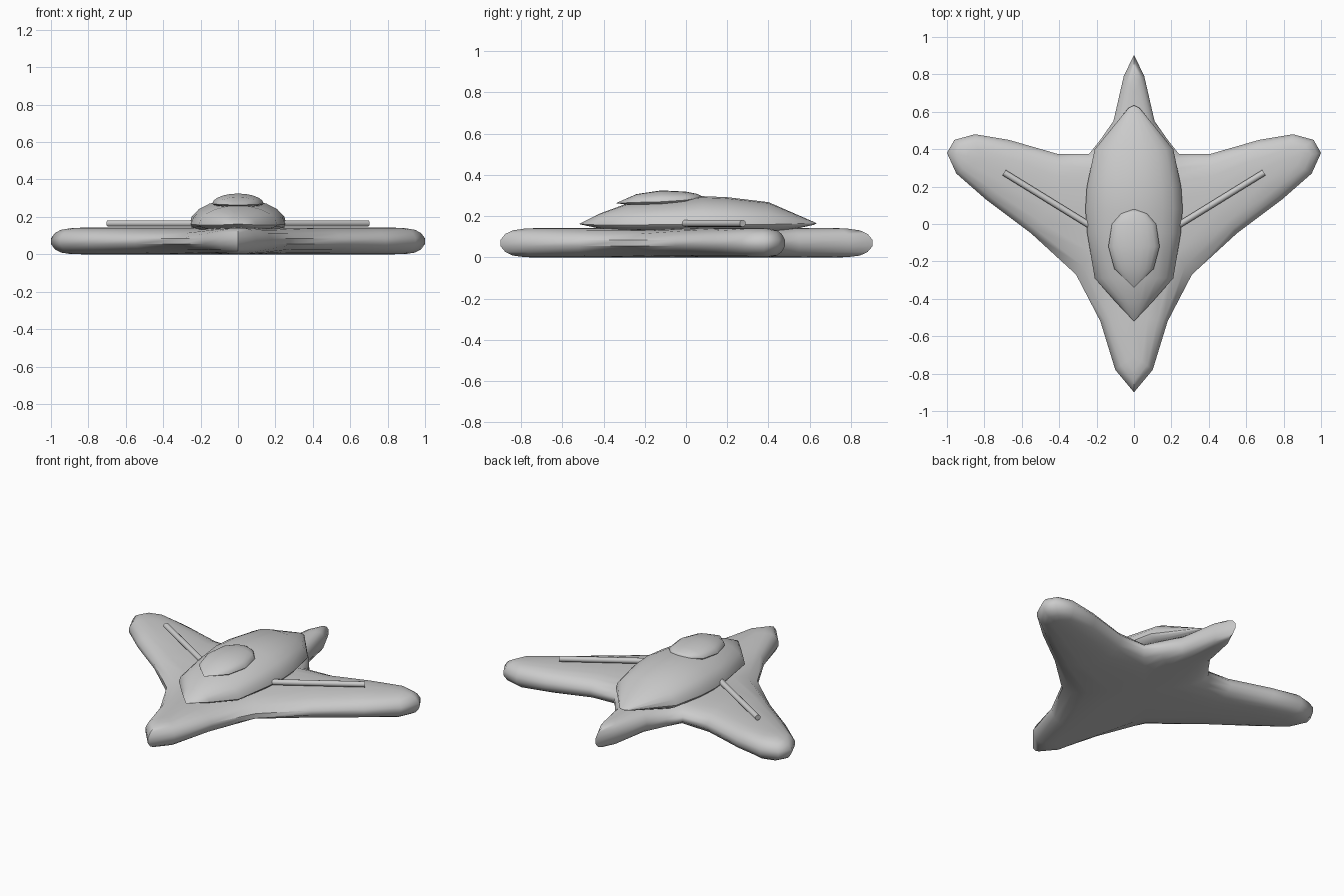
import bpy, bmesh, math
from mathutils import Vector

if "Cube" in bpy.data.objects:
    bpy.data.objects.remove(bpy.data.objects["Cube"])

hull_grey = bpy.data.materials.new("hull_grey")
hull_grey.diffuse_color = (0.6, 0.6, 0.6, 1)
hull_grey.use_nodes = True
hull_grey.node_tree.nodes["Principled BSDF"].inputs["Base Color"].default_value = hull_grey.diffuse_color


def finish(name, bm, angle=40):
    """Turn a bmesh into a smooth-shaded object."""
    bmesh.ops.remove_doubles(bm, verts=bm.verts, dist=0.0005)
    bmesh.ops.recalc_face_normals(bm, faces=bm.faces)
    mesh = bpy.data.meshes.new(name)
    bm.to_mesh(mesh)
    bm.free()
    mesh.materials.append(hull_grey)
    ob = bpy.data.objects.new(name, mesh)
    bpy.context.collection.objects.link(ob)
    bpy.ops.object.select_all(action='DESELECT')
    ob.select_set(True)
    bpy.context.view_layer.objects.active = ob
    bpy.ops.object.shade_smooth_by_angle(angle=math.radians(angle))
    return ob


def bridge(bm, rings):
    """Skin a list of closed rings, skipping collapsed corners."""
    for a, b in zip(rings, rings[1:]):
        n = len(a)
        for i in range(n):
            j = (i + 1) % n
            quad = []
            for v in (a[i], a[j], b[j], b[i]):
                if all((v.co - q.co).length > 0.0005 for q in quad):
                    quad.append(v)
            if len(quad) > 2:
                bm.faces.new(quad)


def loft(name, stations, angle):
    """Dome-shaped body: y, half width, edge z, top z, bottom z."""
    bm = bmesh.new()
    rings = []
    for y, w, ze, zt, zb in stations:
        ring = []
        for k in range(20):
            a = 2 * math.pi * k / 20
            s = math.sin(a)
            z = ze + (zt - ze if s > 0 else ze - zb) * s
            ring.append(bm.verts.new((w * math.cos(a), y, z)))
        rings.append(ring)
    bridge(bm, rings)
    return finish(name, bm, angle)


# Swept wing slab: outline point, then the spine point it rounds towards
half = [
    (0, -0.90, 0, -0.70), (0.10, -0.78, 0, -0.70), (0.18, -0.52, 0, -0.50),
    (0.31, -0.27, 0, 0.10), (0.55, -0.05, 0.40, 0.17), (0.79, 0.13, 0.62, 0.27),
    (0.95, 0.27, 0.82, 0.35), (1.0, 0.38, 0.82, 0.35), (0.96, 0.45, 0.82, 0.35),
    (0.85, 0.48, 0.82, 0.35), (0.67, 0.45, 0.62, 0.27), (0.41, 0.375, 0.40, 0.17),
    (0.24, 0.375, 0, 0.10), (0.18, 0.45, 0, 0.35), (0.11, 0.55, 0, 0.50),
    (0.055, 0.79, 0, 0.70), (0, 0.905, 0, 0.70),
]
outline = half + [(-x, y, -sx, sy) for x, y, sx, sy in half[-2:0:-1]]
layers = [(1, 0), (0.6, 0.001), (0.3, 0.009), (0.12, 0.026), (0, 0.055),
          (0, 0.085), (0.12, 0.114), (0.3, 0.131), (0.6, 0.140), (1, 0.143)]
bm = bmesh.new()
rings = [[bm.verts.new((x + (sx - x) * t, y + (sy - y) * t, z))
          for x, y, sx, sy in outline] for t, z in layers]
bridge(bm, rings)
finish("wing_body", bm, 50)

# Raised fuselage
loft("fuselage", [
    (-0.52, 0.0, 0.162, 0.162, 0.162), (-0.42, 0.095, 0.157, 0.212, 0.14),
    (-0.29, 0.21, 0.157, 0.260, 0.125), (-0.05, 0.25, 0.16, 0.282, 0.11),
    (0.08, 0.26, 0.16, 0.297, 0.11), (0.20, 0.252, 0.16, 0.292, 0.11),
    (0.40, 0.21, 0.16, 0.268, 0.11), (0.62, 0.03, 0.165, 0.172, 0.158),
    (0.635, 0.0, 0.165, 0.165, 0.165)], 40)

# Cockpit canopy
loft("canopy", [
    (-0.34, 0.0, 0.263, 0.263, 0.263), (-0.24, 0.105, 0.267, 0.307, 0.25),
    (-0.12, 0.137, 0.27, 0.325, 0.25), (0.0, 0.118, 0.278, 0.319, 0.25),
    (0.055, 0.07, 0.287, 0.308, 0.26), (0.08, 0.0, 0.296, 0.296, 0.296)], 40)

# Wing guns
for side, label in ((1, "right"), (-1, "left")):
    a, b = Vector((side * 0.20, -0.03, 0.165)), Vector((side * 0.695, 0.275, 0.165))
    d = b - a
    bm = bmesh.new()
    bmesh.ops.create_cone(bm, cap_ends=True, segments=12, radius1=0.017,
                          radius2=0.017, depth=d.length)
    gun = finish(label + "_gun", bm, 40)
    gun.rotation_mode = 'QUATERNION'
    gun.rotation_quaternion = d.to_track_quat('Z', 'Y')
    gun.location = (a + b) / 2
